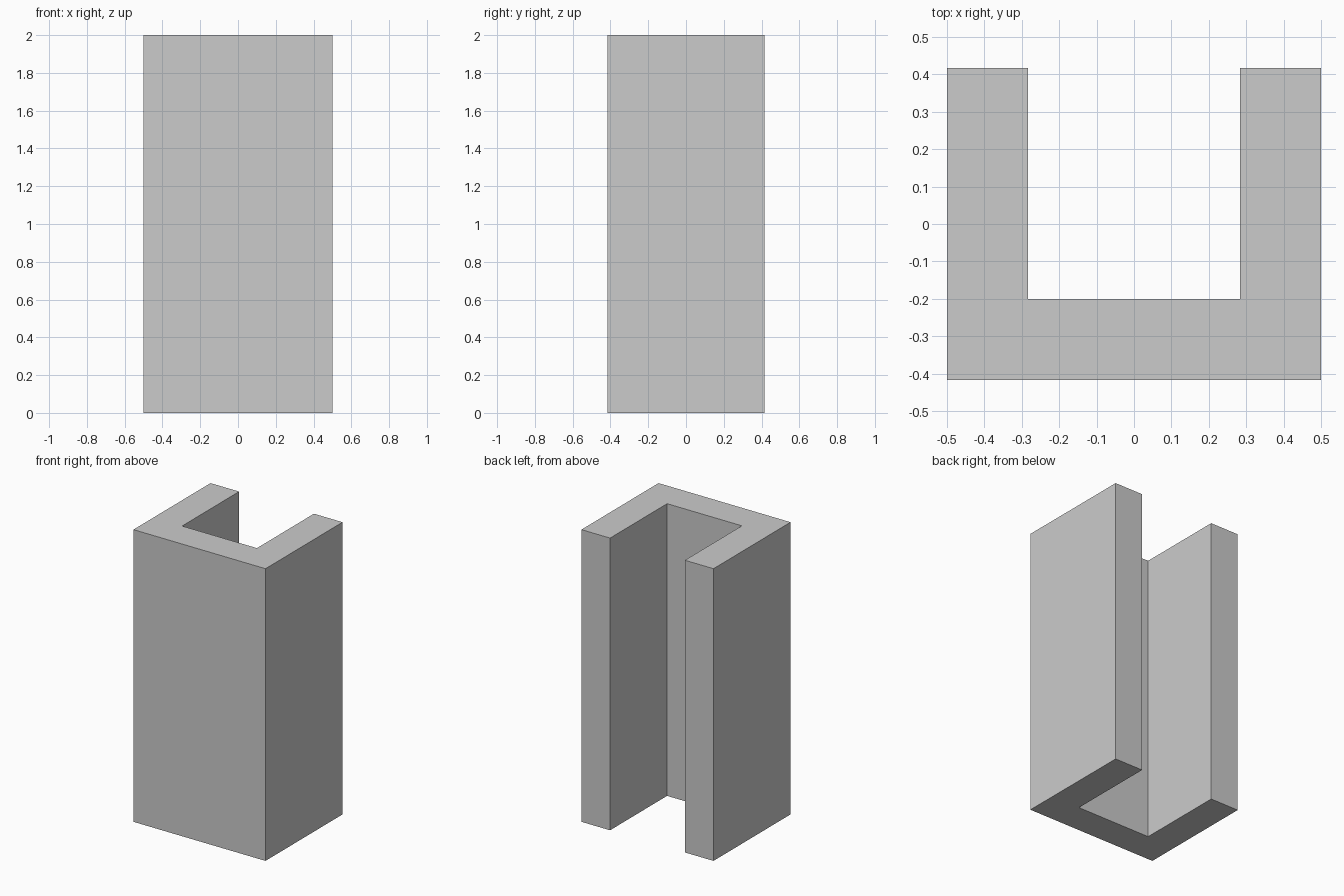
import bpy
import bmesh

if "Cube" in bpy.data.objects:
    bpy.data.objects.remove(bpy.data.objects["Cube"])

HALF_W, HALF_D, WALL, HEIGHT = 0.5, 0.4167, 0.2167, 2.0
inner_x, inner_y = HALF_W - WALL, WALL - HALF_D

# U-shaped cross-section, open towards the back
right_half = [(HALF_W, -HALF_D), (HALF_W, HALF_D), (inner_x, HALF_D), (inner_x, inner_y)]
profile = right_half + [(-x, y) for x, y in reversed(right_half)]

# Channel: profile extruded straight up
bm = bmesh.new()
base = bm.faces.new([bm.verts.new((x, y, 0)) for x, y in profile])
result = bmesh.ops.extrude_face_region(bm, geom=[base], use_keep_orig=True)
top_verts = [g for g in result["geom"] if isinstance(g, bmesh.types.BMVert)]
bmesh.ops.translate(bm, verts=top_verts, vec=(0, 0, HEIGHT))
bmesh.ops.recalc_face_normals(bm, faces=bm.faces)

mesh = bpy.data.meshes.new("u_channel")
bm.to_mesh(mesh)
bm.free()
bpy.context.collection.objects.link(bpy.data.objects.new("u_channel", mesh))
